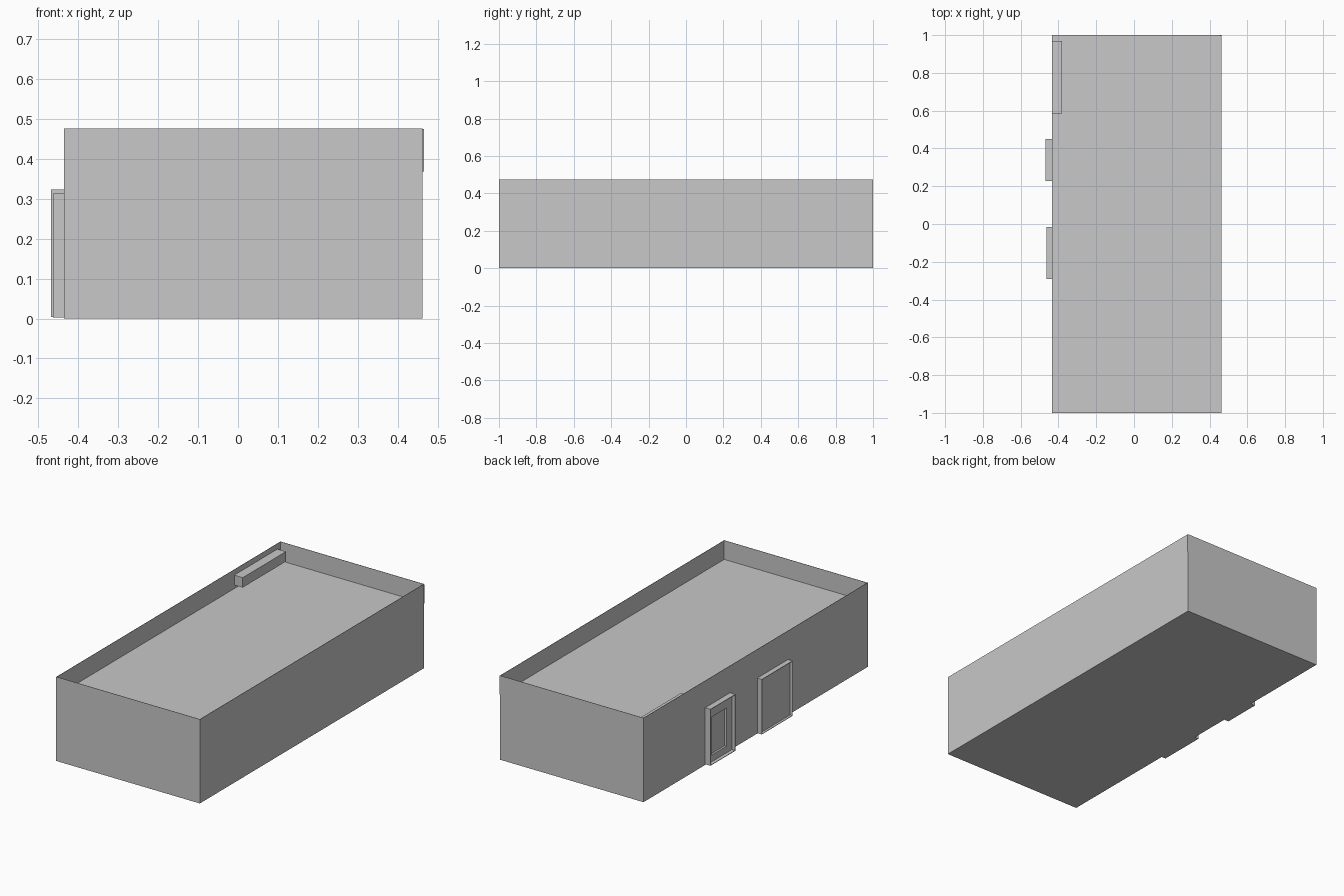
import bpy, bmesh
from mathutils import Vector

if "Cube" in bpy.data.objects:
    bpy.data.objects.remove(bpy.data.objects["Cube"])

grey = bpy.data.materials.new("plain grey")
grey.diffuse_color = (0.58, 0.58, 0.58, 1)
grey.use_nodes = True
grey.node_tree.nodes["Principled BSDF"].inputs["Base Color"].default_value = grey.diffuse_color


def block(name, lo, hi, direction=None, rings=()):
    """Box from lo to hi; the face along direction is stepped through nested (lo, hi) rings."""
    lo, hi = Vector(lo), Vector(hi)
    mid = (lo + hi) / 2
    bm = bmesh.new()
    bmesh.ops.create_cube(bm, size=1)
    for v in bm.verts:
        v.co = [mid[i] + v.co[i] * (hi[i] - lo[i]) for i in range(3)]
    bm.normal_update()
    if direction:
        face = max(bm.faces, key=lambda f: f.normal.dot(Vector(direction)))
        for a, b in rings:
            centre = face.calc_center_median()
            sides = [(v, [v.co[i] > centre[i] for i in range(3)]) for v in face.verts]
            signs = [s for _, s in sides]
            bmesh.ops.inset_individual(bm, faces=[face], thickness=0.0004)
            for v, s in zip(face.verts, signs):
                v.co = [b[i] if s[i] else a[i] for i in range(3)]
    bmesh.ops.recalc_face_normals(bm, faces=bm.faces[:])
    mesh = bpy.data.meshes.new(name)
    bm.to_mesh(mesh)
    bm.free()
    mesh.materials.append(grey)
    obj = bpy.data.objects.new(name, mesh)
    bpy.context.collection.objects.link(obj)
    return obj


def door_ring(x, y0, y1, z0, z1):
    return (x, y0, z0), (x, y1, z1)


# Building shell with a thin parapet around a sunken roof deck
X0, X1, TOP, DECK, T = -0.435, 0.462, 0.475, 0.368, 0.002
block("building", (X0, -1, 0), (X1, 1, TOP), (0, 0, 1), [
    ((X0 + T, -1 + T, TOP), (X1 - T, 1 - T, TOP)),
    ((X0 + T, -1 + T, DECK), (X1 - T, 1 - T, DECK)),
])

# Small overlap of the rear parapet at the right corner
block("parapet_overlap", (0.455, 0.996, DECK), (0.465, 0.999, 0.474))

# Long sign box behind the left parapet
block("roof_box", (X0 + 0.001, 0.585, 0.388), (-0.38, 0.97, 0.444))

# Framed entrance with a recessed panel and window
block("entrance", (-0.468, 0.228, 0.004), (X0, 0.45, 0.323), (-1, 0, 0), [
    door_ring(-0.468, 0.231, 0.447, 0.007, 0.320),
    door_ring(-0.449, 0.231, 0.447, 0.007, 0.320),
    door_ring(-0.449, 0.280, 0.415, 0.045, 0.260),
    door_ring(-0.438, 0.280, 0.415, 0.045, 0.260),
])

# Wide door with a shallow recessed panel
block("wide_door", (-0.463, -0.29, 0.002), (X0, -0.015, 0.313), (-1, 0, 0), [
    door_ring(-0.463, -0.287, -0.018, 0.005, 0.310),
    door_ring(-0.450, -0.287, -0.018, 0.005, 0.310),
])
